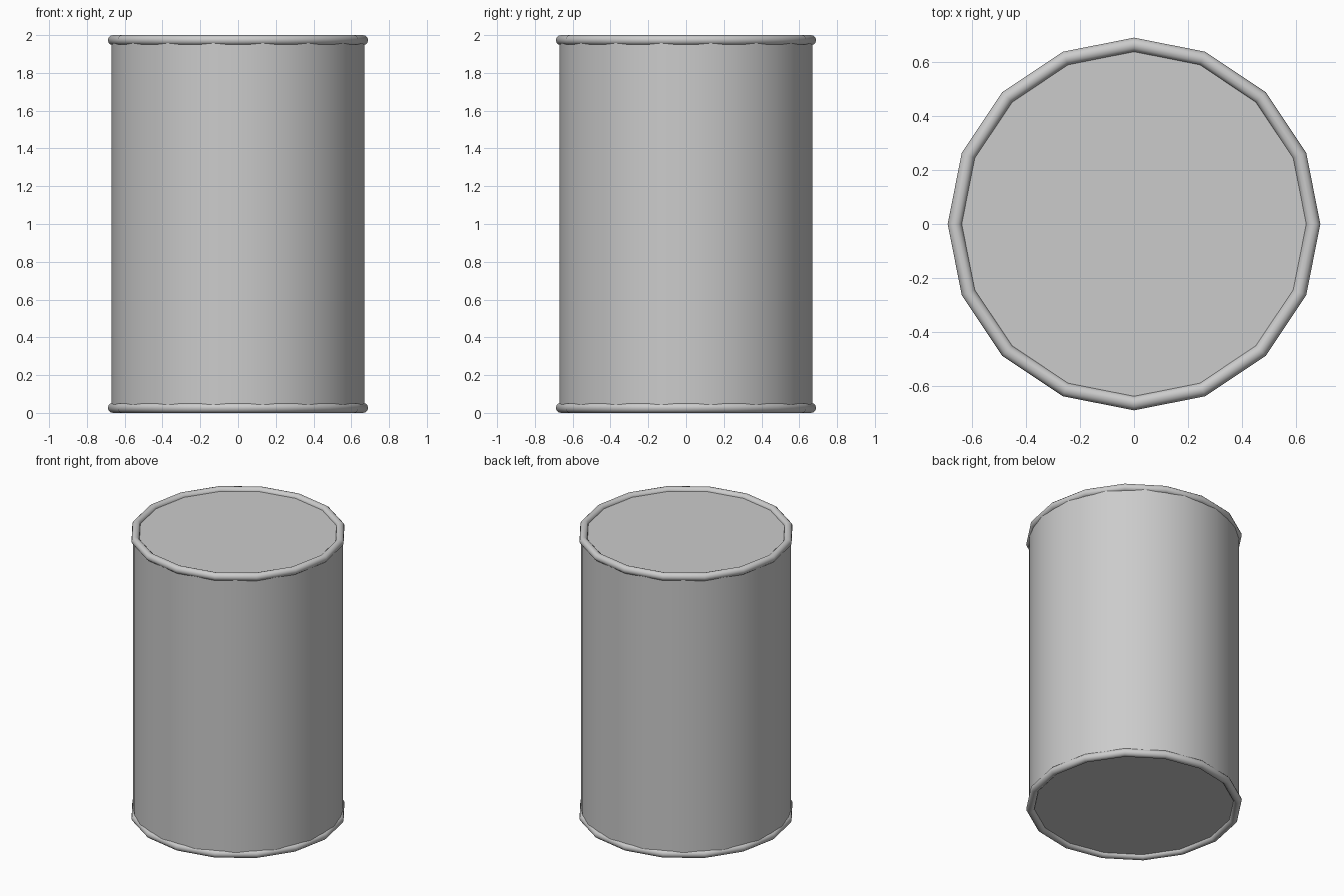
import bpy

if "Cube" in bpy.data.objects:
    bpy.data.objects.remove(bpy.data.objects["Cube"])

RIM_R, TUBE_R = 0.6625, 0.0265


def smooth(obj, name, angle=0.7):
    obj.name = name
    bpy.ops.object.shade_smooth_by_angle(angle=angle)


# Can body, its end caps slightly recessed inside the rims
bpy.ops.mesh.primitive_cylinder_add(vertices=32, radius=0.67, depth=1.954, location=(0, 0, 1))
smooth(bpy.context.object, "can_body")

# Rolled rims, coarse 16-sided rings
for name, z in (("bottom_rim", TUBE_R), ("top_rim", 2 - TUBE_R)):
    bpy.ops.mesh.primitive_torus_add(major_segments=16, minor_segments=12,
                                     major_radius=RIM_R, minor_radius=TUBE_R,
                                     location=(0, 0, z))
    smooth(bpy.context.object, name)
